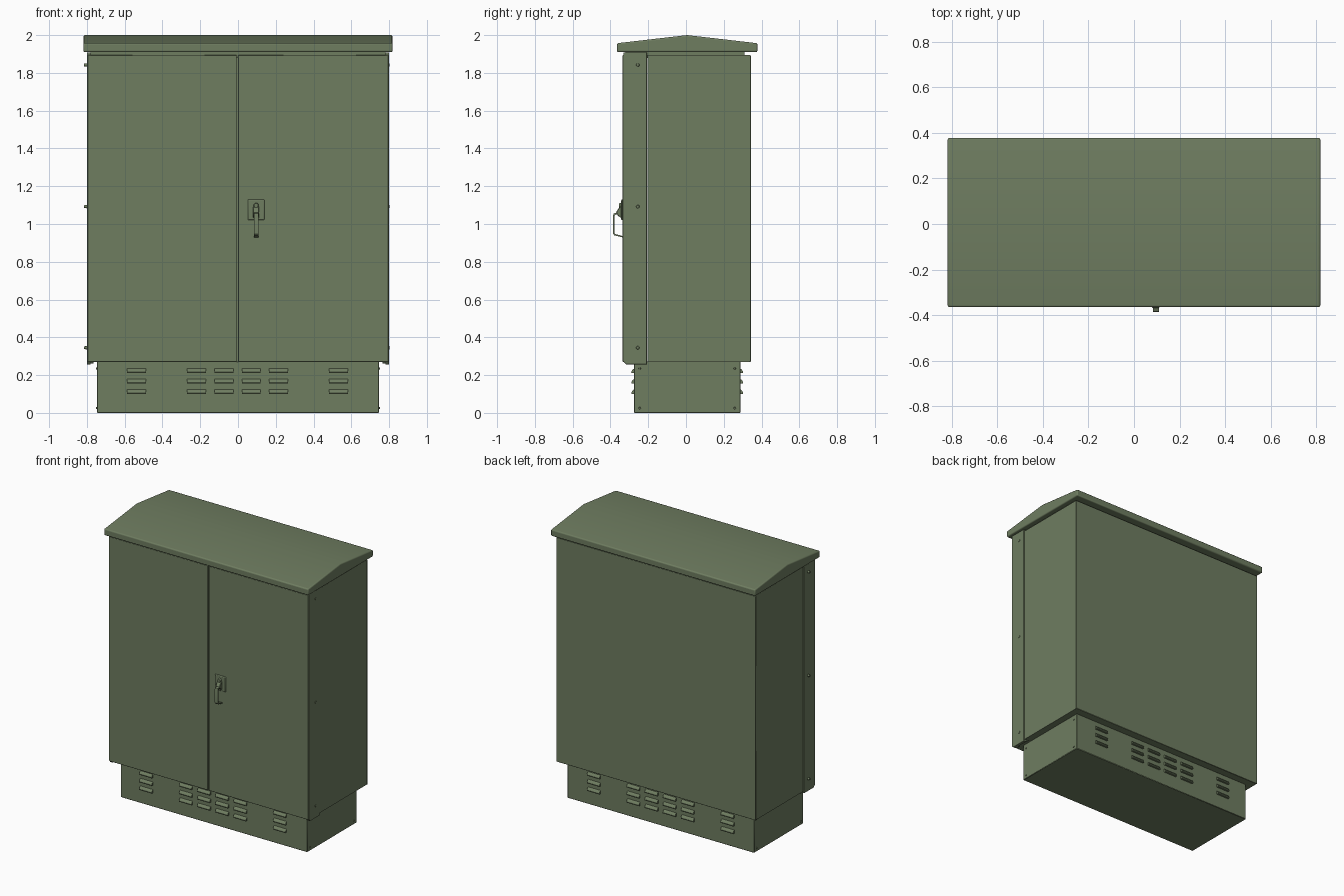
import bpy, bmesh, math
from mathutils import Vector, Matrix

cube = bpy.data.objects.get("Cube")
if cube:
    bpy.data.objects.remove(cube, do_unlink=True)

# Single painted-steel colour
GREEN = (0.158, 0.205, 0.118, 1.0)
paint = bpy.data.materials.new("olive green paint")
paint.use_nodes = True
paint.diffuse_color = GREEN
bsdf = next(n for n in paint.node_tree.nodes if n.type == 'BSDF_PRINCIPLED')
bsdf.inputs["Base Color"].default_value = GREEN
bsdf.inputs["Roughness"].default_value = 0.6


def finish(name, bm, bevel=0.0, segments=1):
    """Turn a bmesh into a painted object with softened edges."""
    bmesh.ops.recalc_face_normals(bm, faces=bm.faces)
    mesh = bpy.data.meshes.new(name)
    bm.to_mesh(mesh)
    bm.free()
    mesh.materials.append(paint)
    obj = bpy.data.objects.new(name, mesh)
    bpy.context.collection.objects.link(obj)
    if bevel:
        mod = obj.modifiers.new("Bevel", 'BEVEL')
        mod.width, mod.segments = bevel, segments
        mod.limit_method, mod.angle_limit = 'ANGLE', math.radians(30)
    bpy.ops.object.select_all(action='DESELECT')
    obj.select_set(True)
    bpy.context.view_layer.objects.active = obj
    bpy.ops.object.shade_smooth_by_angle(angle=math.radians(30))
    return obj


def add_box(bm, x, y, z):
    lo, hi = Vector((x[0], y[0], z[0])), Vector((x[1], y[1], z[1]))
    mat = Matrix.Translation((lo + hi) / 2) @ Matrix.Diagonal((hi - lo).to_4d())
    bmesh.ops.create_cube(bm, size=1, matrix=mat)


def box(name, x, y, z, bevel=0.0, segments=1):
    bm = bmesh.new()
    add_box(bm, x, y, z)
    return finish(name, bm, bevel, segments)


def add_prism(bm, profile, x0, x1):
    """Extrude a (y, z) profile along x."""
    face = bm.faces.new([bm.verts.new((x0, y, z)) for y, z in profile])
    ext = bmesh.ops.extrude_face_region(bm, geom=[face])
    moved = [v for v in ext["geom"] if isinstance(v, bmesh.types.BMVert)]
    bmesh.ops.translate(bm, vec=(x1 - x0, 0, 0), verts=moved)


def add_disc(bm, centre, radius, depth, axis):
    rot = Vector((0, 0, 1)).rotation_difference(Vector(axis)).to_matrix().to_4x4()
    bmesh.ops.create_cone(bm, cap_ends=True, segments=16, radius1=radius,
                          radius2=radius * 0.8, depth=depth,
                          matrix=Matrix.Translation(centre) @ rot)


# Plinth, cabinet body and neck below the roof
box("plinth", (-0.747, 0.747), (-0.275, 0.288), (0, 0.272), 0.003)
box("cabinet_body", (-0.795, 0.795), (-0.203, 0.338), (0.27, 1.895))
box("back_panel", (-0.798, 0.798), (0.335, 0.344), (0.27, 1.893), 0.002)
box("roof_neck", (-0.78, 0.78), (-0.32, 0.31), (1.88, 1.915))

# Roof with a shallow ridge and rolled edges
bm = bmesh.new()
add_prism(bm, [(-0.365, 1.91), (0.378, 1.91), (0.378, 1.957), (0.006, 2.0), (-0.365, 1.957)],
          -0.818, 0.818)
finish("roof", bm, 0.008, 3)

# Double doors, with a narrow gap between them
for name, x0, x1 in (("right_door", -0.796, -0.007), ("left_door", 0.001, 0.796)):
    box(name, (x0, x1), (-0.335, -0.21), (0.27, 1.895), 0.003, 2)

# Side flanges with a chamfered lower front corner
for name, side in (("left", 1), ("right", -1)):
    bm = bmesh.new()
    add_prism(bm, [(-0.331, 0.273), (-0.318, 0.257), (-0.207, 0.257),
                   (-0.207, 1.908), (-0.331, 1.908)], side * 0.78, side * 0.8)
    finish(name + "_door_flange", bm, 0.001)
    box(name + "_lower_bracket", sorted((side * 0.765, side * 0.79)),
        (-0.32, -0.29), (0.262, 0.275), 0.002)

# Flange bolts
for name, side, depth in (("left", 1, 0.003), ("right", -1, 0.014)):
    bm = bmesh.new()
    for z in (0.345, 1.092, 1.842):
        add_disc(bm, (side * (0.8 + depth / 2), -0.255, z), 0.009, depth, (side, 0, 0))
    finish(name + "_flange_bolts", bm)

# Plinth side rivets
bm = bmesh.new()
for side in (1, -1):
    for y in (-0.245, 0.258):
        for z in (0.025, 0.235):
            add_disc(bm, (side * 0.749, y, z), 0.006, 0.006, (side, 0, 0))
finish("plinth_rivets", bm)

# Ventilation louvres, front and back
for name, face_y, out in (("front", -0.275, -1), ("back", 0.288, 1)):
    bm = bmesh.new()
    for x in (-0.538, -0.22, -0.075, 0.07, 0.215, 0.532):
        for z in (0.1, 0.155, 0.21):
            profile = [(face_y - out * 0.003, z), (face_y + out * 0.014, z),
                       (face_y + out * 0.015, z + 0.006), (face_y + out * 0.008, z + 0.019),
                       (face_y - out * 0.003, z + 0.026)]
            add_prism(bm, profile, x - 0.05, x + 0.05)
    finish(name + "_louvres", bm)

# Handle plate, lock boss and pivot
box("handle_plate", (0.052, 0.14), (-0.343, -0.333), (1.02, 1.13), 0.005, 2)
bm = bmesh.new()
add_disc(bm, (0.096, -0.348, 1.098), 0.014, 0.016, (0, -1, 0))
finish("lock_barrel", bm)
bm = bmesh.new()
add_prism(bm, [(-0.34, 1.095), (-0.356, 1.085), (-0.37, 1.062), (-0.362, 1.045), (-0.34, 1.03)],
          0.08, 0.112)
finish("handle_pivot", bm, 0.003)

# Thin bent lever
bm = bmesh.new()
add_prism(bm, [(-0.352, 1.066), (-0.383, 1.055), (-0.386, 1.045), (-0.386, 0.948),
               (-0.38, 0.94), (-0.334, 0.929), (-0.334, 0.936), (-0.375, 0.947),
               (-0.379, 0.953), (-0.379, 1.043), (-0.372, 1.05), (-0.352, 1.056)],
          0.084, 0.109)
finish("handle_lever", bm)
